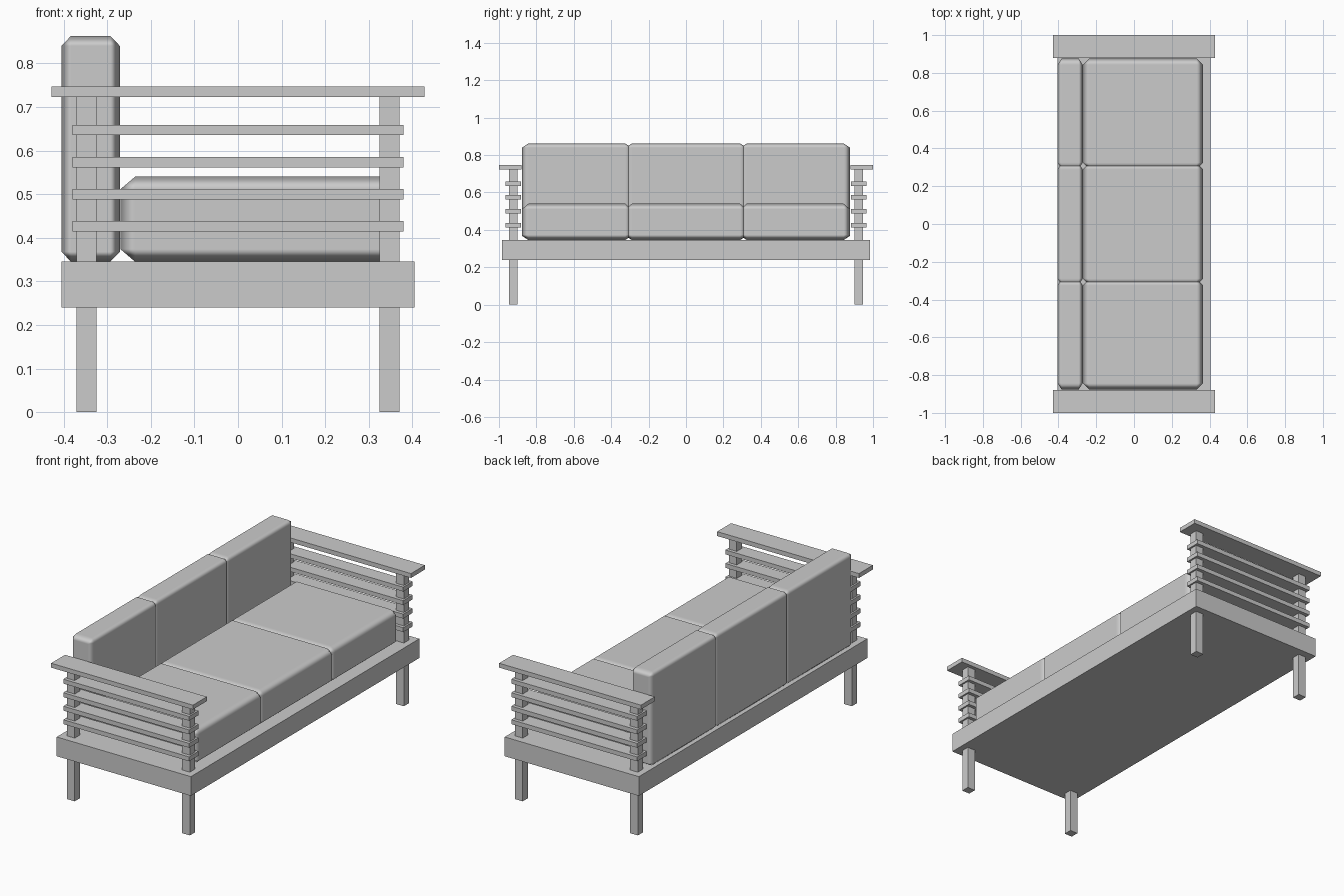
import bpy
from mathutils import Vector

old = bpy.data.objects.get("Cube")
if old:
    bpy.data.objects.remove(old, do_unlink=True)

# One plain grey for the whole sofa
grey = bpy.data.materials.new("plain_grey")
grey.use_nodes = True
colour = (0.6, 0.6, 0.6, 1)
grey.diffuse_color = colour
grey.node_tree.nodes["Principled BSDF"].inputs["Base Color"].default_value = colour


def box(name, low, high, scale=(1, 1, 1)):
    """Axis-aligned box between two corners; scale stays on the object."""
    low, high, scale = Vector(low), Vector(high), Vector(scale)
    bpy.ops.mesh.primitive_cube_add(size=1, location=(low + high) / 2)
    obj = bpy.context.object
    obj.name = name
    size = high - low
    for v in obj.data.vertices:
        v.co = [c * s / k for c, s, k in zip(v.co, size, scale)]
    obj.scale = scale
    obj.data.materials.append(grey)
    return obj


def cushion(name, low, high, chamfer):
    """Box with a softly shaded chamfer of a different width on each axis."""
    obj = box(name, low, high, chamfer)
    obj.data.shade_smooth()
    bevel = obj.modifiers.new("soft_edges", "BEVEL")
    bevel.width = 1
    bevel.segments = 1
    bevel.limit_method = "NONE"
    bevel.harden_normals = True


# Base platform
BASE_TOP = 0.345
box("base", (-0.405, -0.985, 0.24), (0.405, 0.985, BASE_TOP))

# Legs and arms at both ends
for end, side in (("right", -1), ("left", 1)):
    def across(inner, outer):
        return sorted((side * inner, side * outer))

    y0, y1 = across(0.9, 0.945)
    for place, x in (("back", -0.3475), ("front", 0.3475)):
        x0, x1 = x - 0.0235, x + 0.0235
        box(f"{place}_leg_{end}", (x0, y0, 0), (x1, y1, 0.24))
        box(f"{place}_arm_post_{end}", (x0, y0, BASE_TOP), (x1, y1, 0.723))

    y0, y1 = across(0.882, 0.964)
    for i in range(4):
        z = 0.414 + i * 0.0737
        box(f"arm_slat_{end}_{i + 1}", (-0.38, y0, z), (0.38, y1, z + 0.024))

    y0, y1 = across(0.88, 1)
    box(f"armrest_{end}", (-0.428, y0, 0.723), (0.428, y1, 0.747))

# Three seat cushions and three back cushions, slightly overlapping at the seams
SEAM, LAP, END = 0.307, 0.016, 0.877
for place, y0, y1 in (("right", -END, -SEAM + LAP),
                      ("middle", -SEAM - LAP, SEAM + LAP),
                      ("left", SEAM - LAP, END)):
    cushion(f"seat_cushion_{place}", (-0.27, y0, BASE_TOP), (0.365, y1, 0.54),
            (0.034, 0.034, 0.029))
    cushion(f"back_cushion_{place}", (-0.405, y0, BASE_TOP), (-0.271, y1, 0.863),
            (0.022, 0.035, 0.023))
